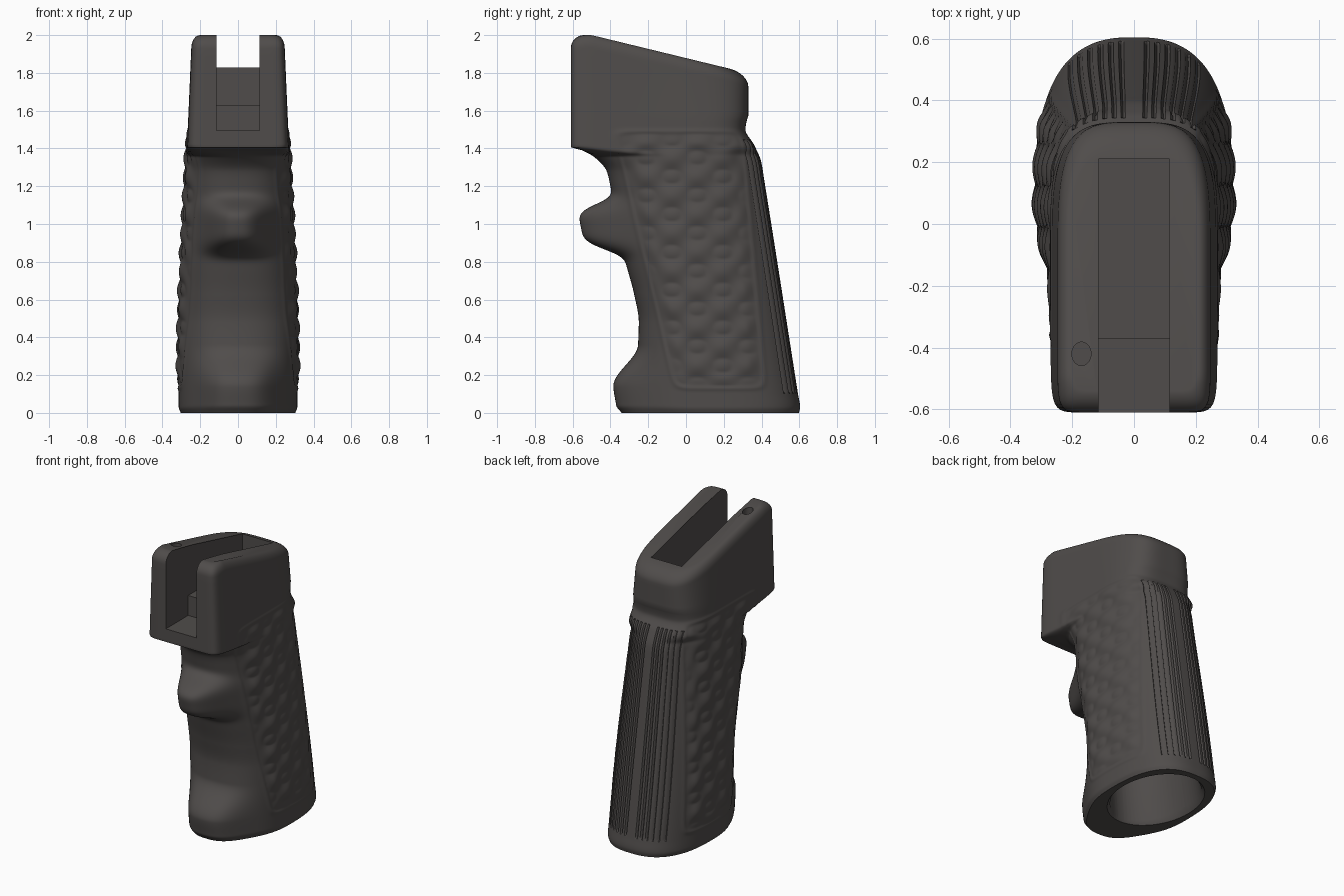
import bpy, bmesh, math
from mathutils import Vector

if "Cube" in bpy.data.objects:
    bpy.data.objects.remove(bpy.data.objects["Cube"])

SEGS = 240
SHOULDER = 1.55          # where the slanted top block begins
ROUND = 0.07             # radius of the top edge

# Profiles as (height, value)
FRONT = [(0, -.235), (.04, -.26), (.2, -.26), (.48, -.25), (.63, -.275), (.8, -.32), (1, -.36),
         (1.2, -.4), (1.28, -.42), (1.35, -.48), (1.39, -.55), (1.408, -.61), (2, -.61)]
BACK = [(0, .598), (.03, .604), (.1, .593), (1.24, .413), (1.33, .398), (1.42, .36),
        (1.5, .315), (1.6, .33), (2, .33)]
WIDTH = [(0, .303), (.03, .314), (.25, .315), (1.45, .268), (2, .246)]


def profile(points, z):
    """Smooth curve through the points without overshoot."""
    n = len(points)
    z = min(max(z, points[0][0]), points[-1][0])
    grads = [(b[1] - a[1]) / (b[0] - a[0]) for a, b in zip(points, points[1:])]

    def slope(i):
        if i == 0 or i == n - 1:
            return grads[min(i, n - 2)]
        a, b = grads[i - 1], grads[i]
        return 2 * a * b / (a + b) if a * b > 0 else 0

    i = next(k for k in range(n - 1) if z <= points[k + 1][0])
    (z0, v0), (z1, v1) = points[i], points[i + 1]
    h = z1 - z0
    t = (z - z0) / h
    s = t * t * (3 - 2 * t)
    return (v0 * (1 - s) + v1 * s + h * slope(i) * t * (1 - t) ** 2
            - h * slope(i + 1) * t * t * (1 - t))


def step(a, b, v):
    t = min(max((v - a) / (b - a), 0), 1)
    return t * t * (3 - 2 * t)


def ring(z, inset=0):
    """Rounded cross-section at one height, with the finger lobes on its front."""
    centre = .14 - .14 * z
    front = centre - profile(FRONT, z) - inset
    back = profile(BACK, z) - centre - inset * 1.4
    width = profile(WIDTH, z) - inset * .6
    block = step(1.36, 1.42, z)
    n_front, n_back = 2.4 + 11 * block, 2.6 + block
    nub = .2 * math.exp(-(abs(z - .985) / .13) ** 4)
    foot = .125 * (1 - step(.14, .36, z)) * (1 - .15 * (1 - step(0, .15, z)))
    points = []
    for k in range(SEGS):
        a = 2 * math.pi * k / SEGS
        s, c = math.sin(a), math.cos(a)      # k = 0 is the middle of the back
        n = n_back if c > 0 else n_front
        r = (abs(s) ** n + abs(c) ** n) ** (-1 / n)
        x = width * r * s
        y = centre + r * c * (back if c > 0 else front)
        lead = max(0, -c)
        y -= lead * (nub * math.exp(-abs(x / .17) ** 3) + foot * math.exp(-(x / .21) ** 4))
        points.append(Vector((x, y, z)))
    return points


def side_panel(p):
    """Sideways offset: softly dimpled panel inside a thin outline groove."""
    edges = [1.49 - p.z, p.z - .13, .97 * (p.y + .03 + .236 * p.z), .4325 - .0875 * p.z - p.y]
    if min(edges) < -.05 or abs(p.x) < .12:
        return 0
    k = .025
    d = -k * math.log(sum(math.exp(-e / k) for e in edges))
    bump = math.cos(2 * math.pi * (p.z - .25) / .2) * math.cos(2 * math.pi * (p.y - .06) / .27)
    return (.005 + .012 * bump) * step(0, .08, d) - .005 * math.exp(-(d / .011) ** 2)


def top_height(y):
    return min(2, 2 - .243 * (y + .5))


def build_body():
    bm = bmesh.new()
    rings = []
    count = 194
    for i in range(count + 1):
        z = SHOULDER * i / count
        pts = ring(z)
        for k, p in enumerate(pts):
            p.x += math.copysign(side_panel(p), p.x)
            # ribs on both sides of the back
            off = min(k, SEGS - k)
            if .11 < z < 1.44 and 5 <= off <= 26 and off % 4 == 1:
                p.y -= .012
        rings.append(pts)
    # upper block, stretched to the slanted top
    for i in range(1, 9):
        pts = ring(SHOULDER + .4 * i / 8)
        for p in pts:
            p.z = SHOULDER + (top_height(p.y) - ROUND - SHOULDER) * i / 8
        rings.append(pts)
    # rounded top edge
    for i in range(1, 9):
        a = math.pi / 2 * i / 8
        pts = ring(SHOULDER + .4, ROUND * (1 - math.cos(a)))
        for p in pts:
            p.z = top_height(p.y) - ROUND * (1 - math.sin(a))
        rings.append(pts)
    loops = [[bm.verts.new(p) for p in pts] for pts in rings]
    for a, b in zip(loops, loops[1:]):
        for k in range(SEGS):
            j = (k + 1) % SEGS
            bm.faces.new((a[k], a[j], b[j], b[k]))
    bm.faces.new(loops[0])
    bm.faces.new(loops[-1])
    bmesh.ops.recalc_face_normals(bm, faces=bm.faces)
    return add_object("grip_body", bm)


def add_object(name, bm):
    mesh = bpy.data.meshes.new(name)
    bm.to_mesh(mesh)
    bm.free()
    obj = bpy.data.objects.new(name, mesh)
    bpy.context.collection.objects.link(obj)
    return obj


def box(name, lo, hi):
    bm = bmesh.new()
    bmesh.ops.create_cube(bm, size=1)
    lo, hi = Vector(lo), Vector(hi)
    for v in bm.verts:
        v.co = (lo + hi) / 2 + v.co * (hi - lo)
    return add_object(name, bm)


def tube(name, centre, radii, z0, z1, taper=1, lean=0):
    bm = bmesh.new()
    bmesh.ops.create_cone(bm, cap_ends=True, segments=64, radius1=1, radius2=taper, depth=1)
    for v in bm.verts:
        z = z0 + (v.co.z + .5) * (z1 - z0)
        v.co = (centre[0] + v.co.x * radii[0], centre[1] + v.co.y * radii[1] + lean * z, z)
    return add_object(name, bm)


def cut(target, cutter):
    cutter.hide_render = True
    mod = target.modifiers.new("cut", "BOOLEAN")
    mod.operation = "DIFFERENCE"
    mod.solver = "EXACT"
    mod.object = cutter
    bpy.context.view_layer.objects.active = target
    bpy.ops.object.modifier_apply(modifier=mod.name)
    bpy.data.objects.remove(cutter)


body = build_body()

# Top slot with a raised rear floor, screw hole, and hollow handle with a flared mouth
cut(body, box("slot_rear", (-.115, -.372, 1.63), (.115, .21, 2.2)))
cut(body, box("slot_front", (-.115, -.8, 1.495), (.115, -.37, 2.2)))
cut(body, tube("screw_hole", (-.17, -.42), (.031, .038), 1.92, 2.1))
cut(body, tube("hollow", (0, .21), (.24, .335), -.05, 1.25, .8, -.14))
cut(body, tube("hollow_mouth", (0, .21), (.275, .365), -.02, .04, .86, -.14))

# Dark polymer finish
mat = bpy.data.materials.new("dark_grey_polymer")
mat.use_nodes = True
colour = (.08, .073, .07, 1)
mat.diffuse_color = colour
mat.node_tree.nodes["Principled BSDF"].inputs["Base Color"].default_value = colour
body.data.materials.clear()
body.data.materials.append(mat)

bpy.ops.object.select_all(action="DESELECT")
body.select_set(True)
bpy.context.view_layer.objects.active = body
bpy.ops.object.shade_smooth_by_angle(angle=math.radians(42))
